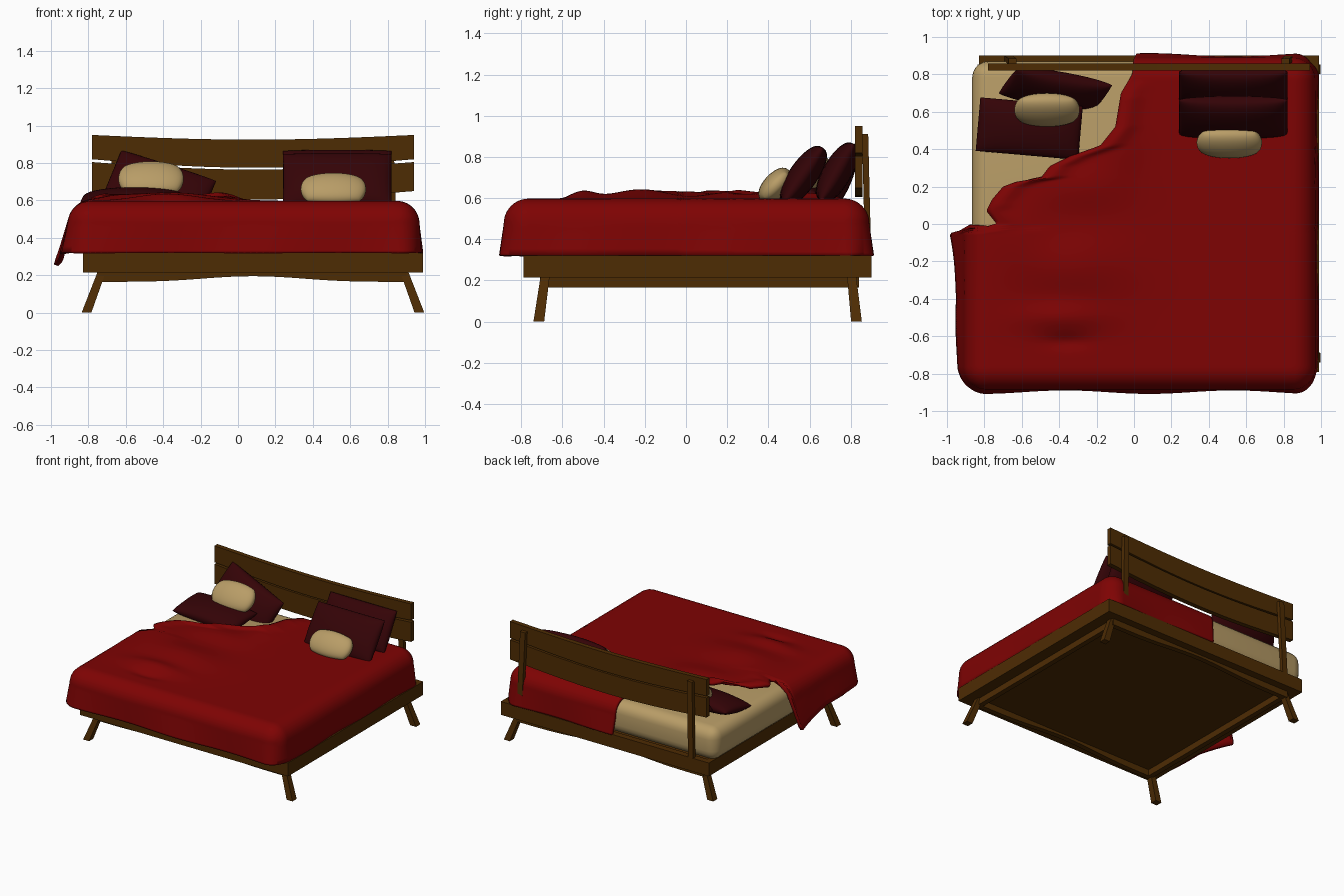
import bpy, bmesh, math
from mathutils import Matrix, Vector

cube = bpy.data.objects.get("Cube")
if cube:
    bpy.data.objects.remove(cube, do_unlink=True)


def material(name, *rgb):
    m = bpy.data.materials.new(name)
    m.use_nodes = True
    m.diffuse_color = (*rgb, 1)
    m.node_tree.nodes["Principled BSDF"].inputs["Base Color"].default_value = (*rgb, 1)
    return m


WOOD = material("dark wood", 0.076, 0.025, 0.001)
RED = material("red blanket", 0.21, 0.001, 0.001)
MAROON = material("maroon pillow", 0.034, 0.001, 0.002)
CREAM = material("cream linen", 0.48, 0.335, 0.135)


def finish(name, bm, mat, smooth=None):
    bmesh.ops.recalc_face_normals(bm, faces=bm.faces)
    me = bpy.data.meshes.new(name)
    bm.to_mesh(me)
    bm.free()
    ob = bpy.data.objects.new(name, me)
    bpy.context.collection.objects.link(ob)
    me.materials.append(mat)
    if smooth:
        bpy.ops.object.select_all(action='DESELECT')
        ob.select_set(True)
        bpy.context.view_layer.objects.active = ob
        bpy.ops.object.shade_smooth_by_angle(angle=math.radians(smooth))
    return ob


def loft(name, rings, mat, smooth=None):
    """Skin a list of four-cornered rings and cap both ends."""
    bm = bmesh.new()
    rows = [[bm.verts.new(p) for p in ring] for ring in rings]
    for a, b in zip(rows, rows[1:]):
        for i in range(4):
            j = (i + 1) % 4
            bm.faces.new((a[i], a[j], b[j], b[i]))
    bm.faces.new(rows[0])
    bm.faces.new(rows[-1])
    return finish(name, bm, mat, smooth)


def board(name, x0, x1, y0, y1, z0, z1, sag0=0, sag1=0, power=1):
    """Board along x whose lower and upper edges can bow in the middle."""
    steps = 24 if sag0 or sag1 else 1
    rings = []
    for i in range(steps + 1):
        t = i / steps
        bow = max(0, math.sin(math.pi * t)) ** power
        x, lo, hi = x0 + (x1 - x0) * t, z0 + sag0 * bow, z1 + sag1 * bow
        rings.append([(x, y0, lo), (x, y1, lo), (x, y1, hi), (x, y0, hi)])
    return loft(name, rings, WOOD, 30)


MID = 0.08  # frame centre in x

# Bed frame: outer rails, lower inset rails, slat base
for end, ya, yb in (("front", -0.79, -0.74), ("back", 0.85, 0.90)):
    board(end + "_rail", MID - 0.91, MID + 0.91, ya, yb, 0.215, 0.32)
for end, ya, yb in (("front", -0.71, -0.67), ("back", 0.80, 0.84)):
    board(end + "_lower_rail", MID - 0.82, MID + 0.82, ya, yb, 0.165, 0.22, 0.03, 0, 4)
for name, s in (("right", -1), ("left", 1)):
    xs = sorted((MID + s * 0.86, MID + s * 0.91))
    board(name + "_rail", *xs, -0.74, 0.85, 0.215, 0.32)
    xs = sorted((MID + s * 0.78, MID + s * 0.82))
    board(name + "_lower_rail", *xs, -0.67, 0.80, 0.165, 0.22)
board("base_panel", MID - 0.87, MID + 0.87, -0.75, 0.86, 0.215, 0.3)

# Splayed legs
for side, s in (("right", -1), ("left", 1)):
    for end, yt, yb in (("front", -0.685, -0.715), ("back", 0.805, 0.828)):
        rings = []
        for x, y, z, w in ((0.89, yb, 0, 0.026), (0.81, yt, 0.215, 0.022)):
            c = MID + s * x
            rings.append([(c - w, y - w, z), (c + w, y - w, z),
                          (c + w, y + w, z), (c - w, y + w, z)])
        loft(f"{end}_{side}_leg", rings, WOOD)

# Headboard: two bowed planks on leaning posts
board("headboard_upper_plank", -0.78, 0.94, 0.82, 0.857, 0.82, 0.95, -0.045, -0.025)
board("headboard_lower_plank", -0.78, 0.94, 0.82, 0.857, 0.65, 0.805, -0.045, -0.04)
for side, s in (("right", -1), ("left", 1)):
    rings = []
    for x, y, z in ((0.75, 0.885, 0.3), (0.73, 0.87, 0.91)):
        c = MID + s * x
        rings.append([(c - 0.022, y - 0.015, z), (c + 0.022, y - 0.015, z),
                      (c + 0.022, y + 0.015, z), (c - 0.022, y + 0.015, z)])
    loft(side + "_headboard_post", rings, WOOD)

# Mattress
bm = bmesh.new()
bmesh.ops.create_cube(bm, size=1, matrix=Matrix.Translation((0.03, 0.02, 0.435))
                      @ Matrix.Diagonal((1.79, 1.70, 0.26, 1)))
bmesh.ops.bevel(bm, geom=bm.edges[:], offset=0.085, segments=5, profile=0.5, affect='EDGES')
finish("mattress", bm, CREAM, 50)

# Blanket: a sheet draped over a rounded box, turned back at one corner
AX, BX, AY, BY, R, HANG = -0.79, 0.85, -0.765, 0.77, 0.12, 0.345
EDGE = [(-1.2, -1.13), (-0.4, -1.14), (-0.05, -1.2), (-0.005, -0.73), (0.07, -0.79),
        (0.13, -0.76), (0.2, -0.7), (0.23, -0.62), (0.245, -0.5), (0.31, -0.45),
        (0.36, -0.35), (0.42, -0.18), (0.52, -0.1), (0.7, -0.07), (0.8, -0.01), (1.2, 0.02)]
BUMPS = [(-0.38, -0.5, 0.22, 0.08, 0.035), (-0.35, -0.22, 0.3, 0.18, 0.045),
         (-0.62, 0.0, 0.16, 0.2, 0.03), (-0.3, 0.2, 0.25, 0.14, 0.03),
         (-0.08, 0.42, 0.12, 0.16, 0.025), (-0.36, -0.63, 0.12, 0.04, -0.015)]


def left_edge(y):
    for (y0, e0), (y1, e1) in zip(EDGE, EDGE[1:]):
        if y <= y1:
            return e0 + (e1 - e0) * (y - y0) / (y1 - y0)


def drape(u, v):
    cx, cy = min(max(u, AX), BX), min(max(v, AY), BY)
    out = Vector((u - cx, v - cy))
    d = max(abs(out.x), abs(out.y))
    n = out.normalized() if d else out
    a = min(d / R, math.pi / 2)
    rest = max(d - R * math.pi / 2, 0)
    flare = 0.09 + (0.15 + 0.35 * max(0, v + 0.4)) * max(0, -n.x) ** 2
    # gentle folds along the hems
    flare += 0.06 * math.sin(7 * u + 1) * n.y ** 2 + 0.04 * math.sin(9 * v) * n.x ** 2
    reach = R * math.sin(a) + flare * rest
    puff = sum(h * math.exp(-((u - bx) / sx) ** 2 - ((v - by) / sy) ** 2)
               for bx, by, sx, sy, h in BUMPS)
    z = 0.597 - R * (1 - math.cos(a)) - rest + puff * math.cos(a)
    return Vector((cx + n.x * reach, cy + n.y * reach, z))


bm = bmesh.new()
ROWS, COLS = 180, 70
grid = []
for i in range(ROWS + 1):
    v = AY - HANG + (BY - AY + 2 * HANG) * i / ROWS
    lo, hi = left_edge(v), BX + HANG
    lip = 0.022 * min(1, max(0, v / 0.1)) * min(1, max(0, (BY - v) / 0.1))
    row = []
    for j in range(COLS + 1):
        u = lo + (hi - lo) * j / COLS
        p = drape(u, v)
        # raised lip along the turned back edge
        p.z += lip * math.exp(-((u - lo - 0.05) / 0.06) ** 2)
        row.append(bm.verts.new(p))
    grid.append(row)
for a, b in zip(grid, grid[1:]):
    for j in range(COLS):
        bm.faces.new((a[j], a[j + 1], b[j + 1], b[j]))
blanket = finish("blanket", bm, RED, 60)
solid = blanket.modifiers.new("thickness", 'SOLIDIFY')
solid.thickness, solid.offset = 0.025, -1


# Pillows: two puffed sheets sharing a seam
def pillow(name, mat, place, size, lean, roll=0, turn=0, rounding=0.0, n=18):
    w, h, t = (s / 2 for s in size)
    spin = (Matrix.Rotation(math.radians(turn), 4, 'Z')
            @ Matrix.Rotation(math.radians(-lean), 4, 'X')
            @ Matrix.Rotation(math.radians(roll), 4, 'Y'))
    bm = bmesh.new()
    for side in (-1, 1):
        rows = []
        for i in range(n + 1):
            row = []
            for j in range(n + 1):
                u = math.sin(math.pi * (j / n - 0.5))
                v = math.sin(math.pi * (i / n - 0.5))
                x = u * (1 - rounding * (1 - math.sqrt(1 - v * v / 2)))
                z = v * (1 - rounding * (1 - math.sqrt(1 - u * u / 2)))
                puff = max(0, (1 - u * u) * (1 - v * v)) ** 0.4
                row.append(bm.verts.new((x * w, side * t * puff, z * h)))
            rows.append(row)
        for a, b in zip(rows, rows[1:]):
            for j in range(n):
                bm.faces.new((a[j], a[j + 1], b[j + 1], b[j]))
    bmesh.ops.remove_doubles(bm, verts=bm.verts, dist=0.0005)
    bm.transform(Matrix.Translation(place) @ spin)
    finish(name, bm, mat, 60)


pillow("left_back_pillow", MAROON, (0.53, 0.735, 0.725), (0.58, 0.32, 0.14), 30)
pillow("left_front_pillow", MAROON, (0.53, 0.57, 0.71), (0.58, 0.33, 0.14), 35)
pillow("right_back_pillow", MAROON, (-0.42, 0.72, 0.665), (0.54, 0.29, 0.14), 28, roll=20)
pillow("right_lying_pillow", MAROON, (-0.56, 0.51, 0.603), (0.55, 0.29, 0.13), 82, turn=-5)
pillow("left_cushion", CREAM, (0.51, 0.435, 0.66), (0.35, 0.2, 0.12), 42, rounding=0.7)
pillow("right_cushion", CREAM, (-0.465, 0.61, 0.715), (0.35, 0.22, 0.12), 42, rounding=0.7)
